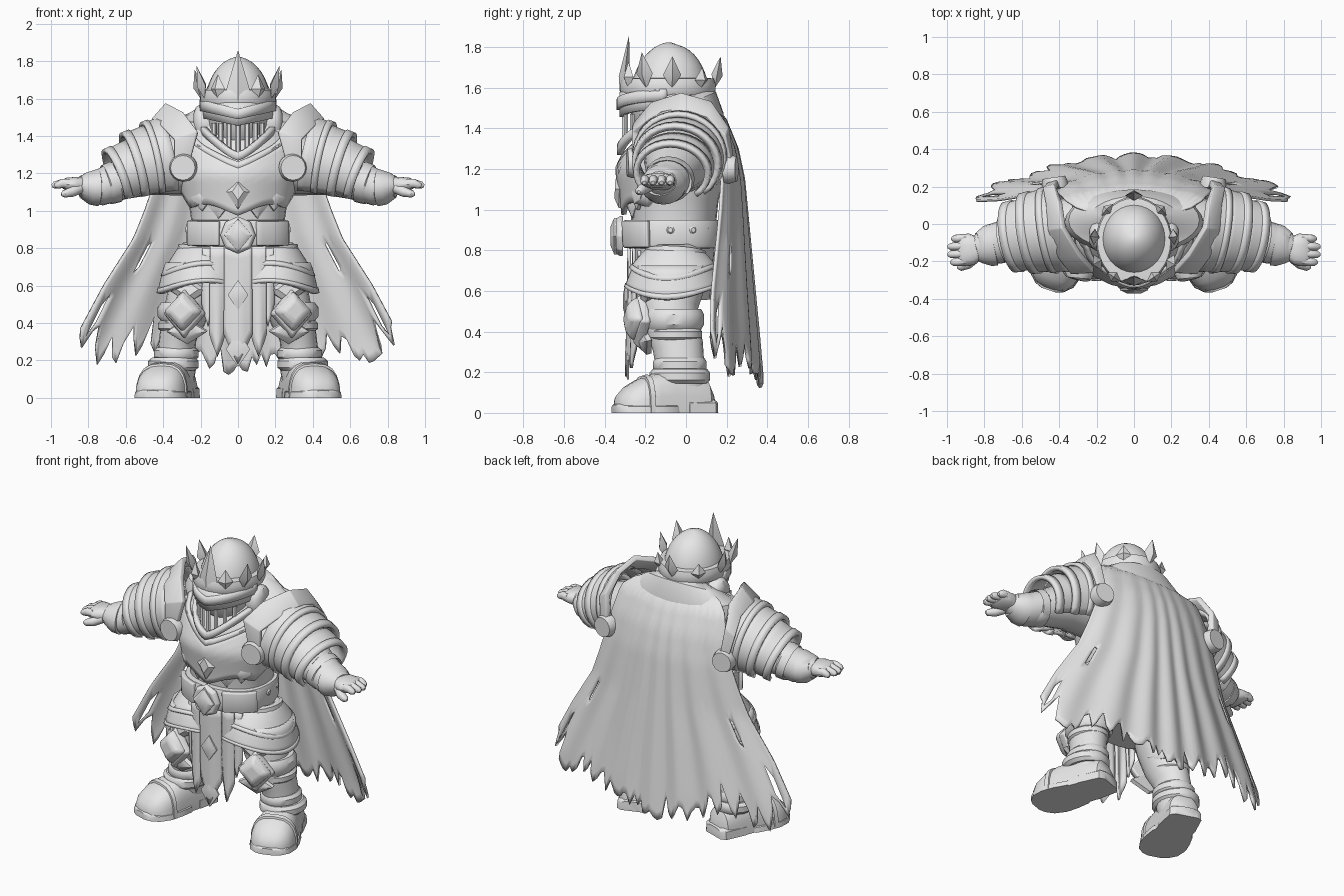
import bpy, bmesh, math, random
from mathutils import Vector

if "Cube" in bpy.data.objects:
    bpy.data.objects.remove(bpy.data.objects["Cube"])

random.seed(4)
pi = math.pi
steel = bpy.data.materials.new("plain grey")
steel.diffuse_color = (0.8, 0.8, 0.8, 1)
steel.use_nodes = True
steel.node_tree.nodes["Principled BSDF"].inputs["Base Color"].default_value = steel.diffuse_color


def lerp_table(x, table):
    """Piecewise linear lookup in ascending (x, value) pairs."""
    for (x0, y0), (x1, y1) in zip(table, table[1:]):
        if x <= x1:
            k = max(0, (x - x0) / (x1 - x0))
            return y0 + (y1 - y0) * k
    return table[-1][1]


def finish(name, bm, thick=0, mirror=False, bevel=0):
    bmesh.ops.recalc_face_normals(bm, faces=bm.faces)
    me = bpy.data.meshes.new(name)
    bm.to_mesh(me)
    bm.free()
    me.materials.append(steel)
    ob = bpy.data.objects.new(name, me)
    bpy.context.collection.objects.link(ob)
    if thick:
        m = ob.modifiers.new("thickness", 'SOLIDIFY')
        m.thickness, m.offset = thick, 0
    if bevel:
        m = ob.modifiers.new("bevel", 'BEVEL')
        m.width, m.segments = bevel, 2
    if mirror:
        ob.modifiers.new("mirror", 'MIRROR')
    return ob


def grid(name, nu, nv, fn, wrap=False, skip=None, **kw):
    """Sheet of nu x nv cells; wrap closes it into a capped tube."""
    bm = bmesh.new()
    cols = nu if wrap else nu + 1
    rows = [[bm.verts.new(fn(i / nu, j / nv)) for i in range(cols)] for j in range(nv + 1)]
    for j in range(nv):
        for i in range(nu):
            if skip and skip(i / nu, j / nv):
                continue
            k = (i + 1) % cols
            bm.faces.new((rows[j][i], rows[j][k], rows[j + 1][k], rows[j + 1][i]))
    if wrap:
        bm.faces.new(rows[0])
        bm.faces.new(rows[-1])
    return finish(name, bm, **kw)


def tube(name, secs, n=20, p=1.0, **kw):
    """Loft of ellipses; each section is x, y, z, radius a, radius b."""
    pts = [Vector(s[:3]) for s in secs]
    last = len(secs) - 1

    def fn(u, v):
        j = round(v * last)
        t = (pts[min(j + 1, last)] - pts[max(j - 1, 0)]).normalized()
        ref = Vector((0, 0, 1)) if abs(t.z) < 0.75 else Vector((0, 1, 0))
        e1 = ref.cross(t).normalized()
        e2 = t.cross(e1)
        c, s = math.cos(2 * pi * u), math.sin(2 * pi * u)
        c, s = (math.copysign(abs(q) ** p, q) for q in (c, s))
        return pts[j] + e1 * c * secs[j][3] + e2 * s * secs[j][4]
    return grid(name, n, last, fn, wrap=True, **kw)


def boss(name, c, nrm, w, h, depth, sides=4, top=0.6, **kw):
    """Raised polygon plate facing along nrm."""
    c, n = Vector(c), Vector(nrm).normalized()
    e1 = Vector((0, 0, 1)).cross(n).normalized()
    e2 = n.cross(e1)
    lev = [(0, 1), (0.5, 1), (1, top)]

    def fn(u, v):
        d, k = lev[round(v * 2)]
        return c + n * depth * d + e1 * w * k * math.cos(2 * pi * u) + e2 * h * k * math.sin(2 * pi * u)
    return grid(name, sides, 2, fn, wrap=True, **kw)


# ---- torso and breastplate
TORSO = [(0.55, .23, .17, -.05), (.78, .25, .2, -.06), (.95, .25, .21, -.06), (1.05, .265, .22, -.06),
         (1.2, .30, .25, -.055), (1.35, .31, .21, -.02), (1.45, .25, .15, 0), (1.53, .13, .11, -.01)]
tube("torso", [(0, cy, z, rx, ry) for z, rx, ry, cy in TORSO], 28, .88)
tube("shoulder_mantle", [(0, .01, 1.3, .36, .17), (0, .01, 1.42, .37, .175), (0, .02, 1.475, .35, .165), (0, .01, 1.52, .25, .15), (0, -.01, 1.545, .13, .11)], 28)


def torso_pt(a, z, off):
    rx, ry, cy = (lerp_table(z, [(r[0], r[k]) for r in TORSO]) for k in (1, 2, 3))
    s, c = math.sin(a), math.cos(a)
    ridge = .015 * max(0, 1 - abs(a) / .5)
    return Vector(((rx + off) * math.copysign(abs(s) ** .88, s),
                   cy - (ry + off) * math.copysign(abs(c) ** .88, c) - ridge, z))


def neckline(a):
    return 1.225 + .17 * min(1, abs(a))


def breast(u, v):
    a = (u - .5) * 3.4
    lo = .975 + .1 * (a / 1.7) ** 2 + .05 * abs(math.sin(a * 3))
    return torso_pt(a, lo + (neckline(a) + .015 - lo) * v, .018)


grid("breastplate", 32, 8, breast, thick=.025)
grid("neck_trim", 24, 1, lambda u, v: torso_pt((u - .5) * 2.4, neckline((u - .5) * 2.4) + .035 * v, .024), thick=.016)
boss("chest_gem", (0, -.305, 1.1), (0, -1, .05), .062, .092, .045, top=.5)
for i, (x, z) in enumerate([(.1, 1.03), (.19, 1.07)]):
    boss("chest_stud_%d" % i, (x, -.28 + x * .25, z), (.5, -1, -.1), .06, .07, .035, top=.3, mirror=True)

# ---- belt and buckle
tube("belt", [(0, -.065, z, r, r - .03) for z, r in [(.81, .25), (.812, .268), (.83, .275), (.93, .275), (.948, .268), (.95, .25)]], 32, .85)
boss("buckle_plate", (0, -.31, .87), (0, -1, 0), .095, .1, .035, sides=8, top=.85, bevel=.006)
boss("buckle_gem", (0, -.335, .87), (0, -1, 0), .075, .09, .037, top=.5)
grid("belt_plate", 8, 1, lambda u, v: torso_pt(.3 + .8 * u, .815 + .13 * v, .04), thick=.03, mirror=True, bevel=.006)
for i in range(5):
    a = 1.1 + i * .42
    boss("belt_stud_%d" % i, torso_pt(a, .9, .016), (math.sin(a), -math.cos(a), 0), .02, .02, .015, 8, mirror=True)

# ---- hip plates around the thighs
for k, (zt, zb, r0, r1) in enumerate([(.72, .59, .18, .222), (.82, .68, .09, .2)]):
    def hip(u, v):
        a = -.75 + u * 4.1
        r = r0 + (r1 - r0) * v ** .8
        hem = zb + .03 * math.cos(a * 2 + .3)
        return Vector((.195 + r * math.sin(a), -.06 - (r + .005) * math.cos(a), zt + (hem - zt) * v))
    grid("hip_plate_%d" % k, 24, 4, hip, thick=.028, mirror=True)
    grid("hip_trim_%d" % k, 24, 1, lambda u, v: hip(u, .86 + .16 * v) + Vector((.004, -.003, 0)), thick=.03, mirror=True)

# ---- hanging front cloth with pointed ends
def strip(name, x0, x1, y, zt, zb, peak, **kw):
    def fn(u, v):
        x = x0 + (x1 - x0) * u
        end = zb + peak * abs(u - .5) * 2
        return Vector((x, y + .012 * math.cos(u * 6) * v, zt + (end - zt) * v))
    grid(name, 8, 8, fn, thick=.016, **kw)


strip("front_cloth", -.075, .075, -.28, .82, .18, .16)
strip("side_cloth", .07, .15, -.257, .82, .22, .12, mirror=True)
strip("outer_cloth", .13, .19, -.23, .8, .38, .12, mirror=True)
boss("cloth_emblem", (0, -.29, .55), (0, -1, 0), .055, .08, .02, top=.4)
boss("cloth_tip", (0, -.28, .26), (0, -1, 0), .065, .095, .02, top=.4)

# ---- legs, knees and boots
tube("leg", [(.19, -.05, .8, .13, .15), (.22, -.06, .62, .14, .15), (.26, -.08, .52, .125, .14),
             (.29, -.07, .42, .115, .13), (.32, -.04, .33, .1, .125), (.33, -.03, .24, .1, .12),
             (.335, -.02, .15, .11, .12), (.33, 0, .06, .09, .11)], mirror=True)
for k, (x, y, z, r, h) in enumerate([(.295, -.06, .46, .135, .05), (.31, -.05, .385, .118, .03),
                                     (.33, -.03, .235, .12, .035), (.345, -.03, .18, .135, .035)]):
    tube("leg_cuff_%d" % k, [(x, y, z - h, r * .85, r), (x, y, z - h * .5, r, r * 1.1),
                             (x, y, z + h * .5, r, r * 1.1), (x, y, z + h, r * .85, r)], mirror=True)
knee_n = (.25, -1, .05)
boss("knee_frame", (.28, -.2, .45), knee_n, .115, .135, .055, top=.85, mirror=True, bevel=.01)
boss("knee_pad", (.29, -.23, .46), knee_n, .105, .11, .07, top=.6, mirror=True, bevel=.015)
boss("knee_spur", (.27, -.19, .36), (.2, -1, -.3), .11, .07, .05, top=.4, mirror=True)
boss("thigh_plate", (.26, -.18, .57), (.2, -1, .2), .1, .07, .05, top=.6, mirror=True)

HEEL, TOE = Vector((.295, .125, 0)), Vector((.455, -.35, 0))
FD = (TOE - HEEL).normalized()
FS = Vector((-FD.y, FD.x, 0))


def foot(name, secs, power):
    def fn(u, v):
        s, w, h = secs[round(v * (len(secs) - 1))]
        c, q = math.cos(2 * pi * u), math.sin(2 * pi * u)
        return HEEL + FD * s + FS * w * math.copysign(abs(c) ** .7, c) + Vector((0, 0, h * max(0, q) ** power))
    grid(name, 20, len(secs) - 1, fn, wrap=True, mirror=True)


foot("boot", [(0, .06, .1), (.03, .095, .16), (.12, .11, .2), (.22, .115, .21), (.3, .13, .195),
              (.38, .138, .165), (.44, .12, .13), (.48, .085, .09), (.495, .04, .05)], .75)
foot("boot_sole", [(.2, .11, .04), (.215, .125, .045), (.3, .14, .045), (.38, .143, .045), (.45, .122, .045),
                   (.49, .08, .045), (.505, .04, .04)], .3)
foot("boot_heel", [(-.012, .07, .06), (.01, .1, .07), (.15, .115, .07), (.16, .1, .065)], .3)
foot("toe_cap", [(.33, .13, .17), (.335, .142, .19), (.36, .144, .183), (.365, .13, .16)], .75)

# ---- arms, layered shoulders and hands
tube("arm", [(.3, -.03, 1.25, .18, .17), (.5, -.05, 1.22, .155, .14), (.64, -.08, 1.16, .115, .105),
             (.74, -.105, 1.125, .11, .098), (.8, -.12, 1.13, .092, .082), (.85, -.135, 1.14, .062, .048)], mirror=True)
tube("glove_cuff", [(.745, -.11, 1.125, .1, .085), (.75, -.111, 1.125, .114, .1), (.785, -.118, 1.125, .108, .092),
                    (.83, -.128, 1.135, .082, .068), (.835, -.128, 1.135, .07, .05)], mirror=True)
tube("elbow_band", [(.65, -.08, 1.155, .1, .1), (.655, -.08, 1.155, .125, .112), (.7, -.09, 1.14, .122, .108),
                    (.705, -.09, 1.14, .1, .1)], mirror=True)
# open arched plates: start x, y, z, end x, y, z, then radii along y and z
for k, (x0, y0, z0, x1, y1, z1, ra, rb) in enumerate([(.37, -.02, 1.28, .47, -.035, 1.26, .22, .21),
                                                      (.44, -.03, 1.26, .57, -.05, 1.225, .208, .19),
                                                      (.54, -.05, 1.225, .66, -.07, 1.18, .18, .15)]):
    A, B = Vector((x0, y0, z0)), Vector((x1, y1, z1))
    e1 = Vector((0, 0, 1)).cross(B - A).normalized()
    e2 = (B - A).normalized().cross(e1)

    def plate(u, v, grow=0):
        a = (u - .5) * 4.9
        r = 1.04 - .08 * v + grow
        return A.lerp(B, v) + e1 * math.sin(a) * ra * r + e2 * math.cos(a) * rb * r
    grid("shoulder_plate_%d" % k, 24, 3, plate, thick=.022, mirror=True)
    grid("shoulder_rim_%d" % k, 24, 1, lambda u, v: plate(u, .7 + .34 * v, .035), thick=.025, mirror=True)
tube("palm", [(.82, -.125, 1.135, .055, .045), (.87, -.135, 1.14, .085, .042), (.92, -.14, 1.142, .085, .035),
              (.94, -.14, 1.14, .07, .02)], 14, .8, mirror=True)
for k in range(4):
    y, tip = -.075 - .042 * k, (.975, .995, .995, .98)[k]
    tube("finger_%d" % k, [(.9, y, 1.145, .021, .026), (.94, y - .002, 1.147, .022, .025),
                           (tip - .015, y - .004, 1.137, .02, .02), (tip, y - .004, 1.132, .01, .01)], 10, mirror=True)
tube("thumb", [(.85, -.18, 1.12, .03, .03), (.89, -.215, 1.1, .027, .027), (.93, -.23, 1.09, .022, .02),
               (.945, -.232, 1.087, .008, .008)], 10, mirror=True)

# raised collar arching from the front disc to the back disc
OUT = [(.27, -.25, 1.22), (.215, -.245, 1.42), (.29, -.16, 1.52), (.375, -.02, 1.565), (.395, .12, 1.525), (.42, .2, 1.4), (.40, .225, 1.22)]
BASE = [(.34, -.25, 1.2), (.34, -.25, 1.38), (.40, -.17, 1.44), (.45, -.03, 1.48), (.46, .1, 1.45), (.48, .18, 1.36), (.45, .215, 1.2)]
grid("shoulder_collar", 6, 2, lambda u, v: Vector(OUT[round(u * 6)]).lerp(Vector(BASE[round(u * 6)]), v),
     thick=.035, mirror=True, bevel=.006)
boss("front_disc", (.29, -.24, 1.23), (.1, -1, 0), .075, .075, .05, 16, .88, mirror=True)
boss("back_disc", (.42, .19, 1.2), (.15, 1, 0), .07, .07, .06, 16, .88, mirror=True)

# ---- helmet
tube("helmet_core", [(0, -.05, 1.33, .11, .11), (0, -.07, 1.42, .155, .18), (0, -.08, 1.52, .17, .2),
                     (0, -.08, 1.6, .17, .2)], 28)
tube("helmet_dome", [(0, -.08 + .01 * f, 1.58 + .24 * math.sin(f) ** 1.1, .175 * math.cos(f), .19 * math.cos(f))
                     for f in [i * pi / 20 for i in range(10)] + [1.55]], 28)


def helm(a, z, off):
    return Vector(((.18 + off) * math.sin(a), -.08 - (.235 + off) * math.cos(a) ** 1.1, z))


def visor(name, lo, hi, off, thick):
    def fn(u, v):
        a = (u - .5) * 3.0
        s = abs(math.sin(a))
        return helm(a, lo(s) + (hi(s) - lo(s)) * v, off)
    grid(name, 24, 2, fn, thick=thick)


visor("visor_upper", lambda s: 1.455 + .04 * s, lambda s: 1.58, 0, .025)
visor("visor_brow", lambda s: 1.49 + .045 * s, lambda s: 1.545 + .05 * s, .012, .028)
visor("visor_jaw", lambda s: 1.268 + .15 * s ** 1.3, lambda s: 1.315 + .14 * s ** 1.3, .01, .03)
for k in range(7):
    a = (k - 3) * .29
    s = abs(math.sin(a))
    tube("visor_bar_%d" % k, [(*helm(a, z, -.01), .015, .012) for z in (1.3 + .14 * s ** 1.3, 1.47)], 6)
tube("ear_guard", [(.15, -.06, 1.47, .08, .095), (.2, -.06, 1.47, .085, .1), (.225, -.06, 1.47, .07, .085),
                   (.238, -.06, 1.47, .04, .05)], 16, mirror=True)

# ---- crown
tube("crown_band", [(0, -.09, z, r, r + .032) for z, r in [(1.562, .17), (1.565, .196), (1.585, .204), (1.62, .204), (1.645, .196), (1.648, .17)]], 32)


def spike(name, base, tip, side, w, t, mirror):
    base, tip = Vector(base), Vector(tip)
    mid = base.lerp(tip, .42)
    out = (tip - base).cross(side).normalized()
    bm = bmesh.new()
    ring = [bm.verts.new(mid + d) for d in (side * w, out * t, side * -w, out * -t)]
    for end in (base, tip):
        e = bm.verts.new(end)
        for i in range(4):
            bm.faces.new((ring[i], ring[(i + 1) % 4], e))
    finish(name, bm, mirror=mirror)


for k, (deg, zt, w, flare) in enumerate([(0, 1.86, .062, -.04), (33, 1.73, .045, .0), (63, 1.775, .045, .05),
                                         (95, 1.755, .045, .035), (135, 1.70, .045, .01), (180, 1.755, .048, .03)]):
    a = math.radians(deg)
    d = Vector((math.sin(a), -math.cos(a), 0))
    root = Vector((.198 * d.x, -.09 + .23 * d.y, 1.595 if deg else 1.5))
    spike("crown_point_%d" % k, root, root + d * flare + Vector((0, 0, zt - root.z)),
          Vector((math.cos(a), math.sin(a), 0)), w, .028, 0 < deg < 180)

# ---- ragged cape with folds
COLS = 72
tears = [(.0, .06, .13, .06)[(i + 2) % 4] * random.uniform(.4, 1.5) + random.uniform(0, .05) for i in range(COLS + 1)]
HEM = [(0, .08), (.3, .15), (.45, .21), (.65, .22), (.77, .11), (.86, .2), (1, .28)]
WIDTH = [(.1, .92), (.3, .88), (.6, .72), (.85, .56), (1, .5), (1.2, .43), (1.45, .37), (1.49, .33), (1.54, .2)]
DEPTH = [(.1, .37), (.5, .335), (1.15, .28), (1.3, .25), (1.45, .19), (1.54, .1)]
BEND = [(.1, .245), (.6, .19), (1, .12), (1.45, .06), (1.54, .05)]


def cape(u, v):
    q = u * 2 - 1
    z0 = lerp_table(abs(q), HEM) + tears[round(u * COLS)]
    z = 1.54 + (z0 - 1.54) * v
    fold = .012 * min(1, v * 1.2) * math.cos(q * 24 + 1.2 * math.sin(q * 5))
    return Vector((q * lerp_table(z, WIDTH), lerp_table(z, DEPTH) - lerp_table(z, BEND) * q * q + fold, z))


def torn(u, v):
    q = abs(u * 2 - 1 + 1 / COLS)
    return (.8 < q < .825 and .5 < v < .62) or (.93 < q < .95 and .8 < v < .95)


grid("cape", COLS, 28, cape, skip=torn, thick=.014)

bpy.ops.object.select_all(action='SELECT')
bpy.context.view_layer.objects.active = bpy.data.objects["torso"]
bpy.ops.object.shade_smooth_by_angle(angle=math.radians(38))
